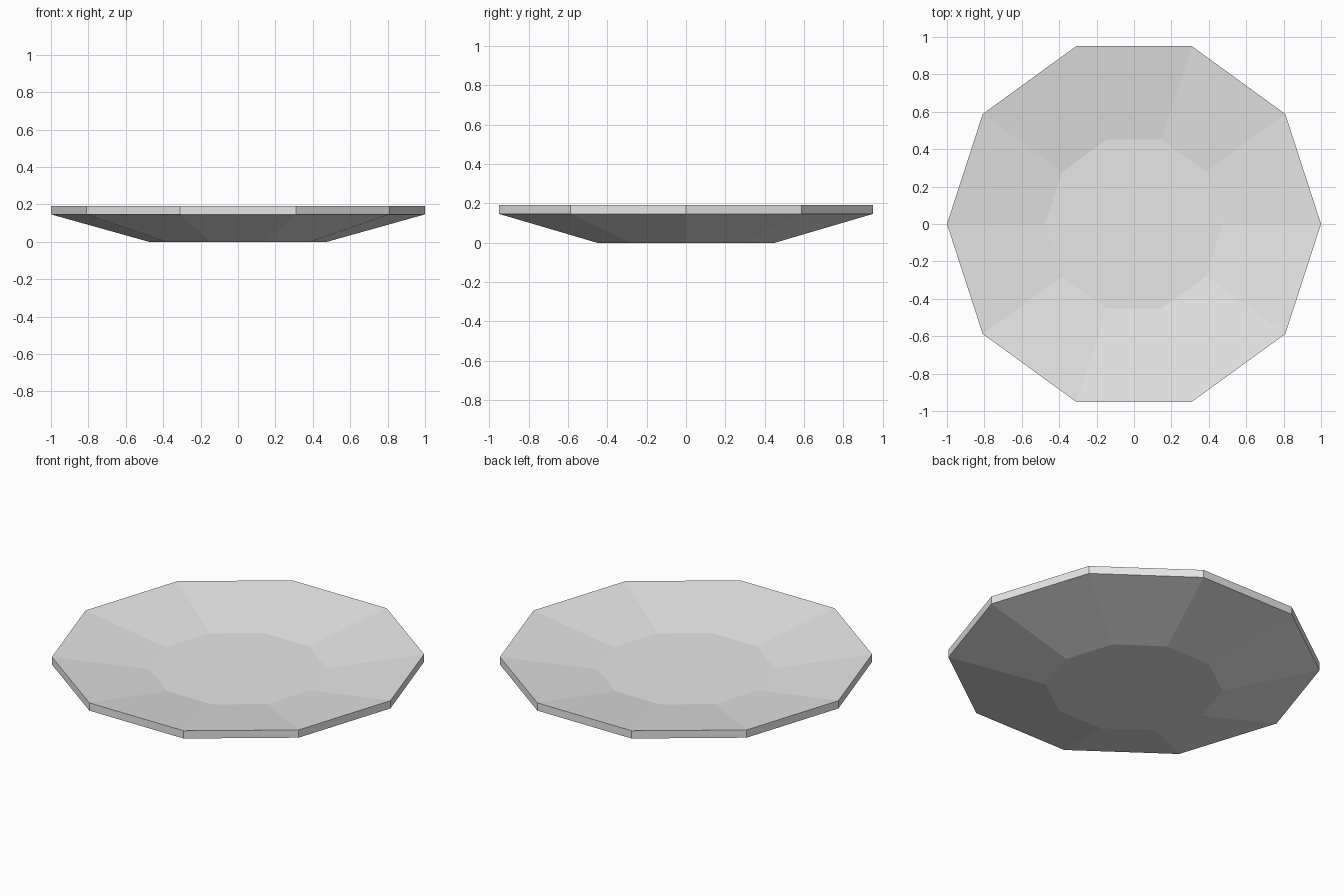
import bpy
import bmesh
from math import cos, sin, tau

cube = bpy.data.objects.get("Cube")
if cube:
    bpy.data.objects.remove(cube, do_unlink=True)

# Pale grey ceramic
ceramic = bpy.data.materials.new("pale_grey")
ceramic.use_nodes = True
colour = (0.8, 0.8, 0.8, 1)
ceramic.diffuse_color = colour
ceramic.node_tree.nodes["Principled BSDF"].inputs["Base Color"].default_value = colour

SIDES = 10
# Profile (radius, height): underside, rim wall, sunken floor
PROFILE = [(0.475, 0), (1, 0.147), (1, 0.193), (0.475, 0.115)]

bm = bmesh.new()
rings = [[bm.verts.new((r * cos(tau * i / SIDES), r * sin(tau * i / SIDES), z))
          for i in range(SIDES)] for r, z in PROFILE]

# Sloped walls and rim between neighbouring rings
for low, high in zip(rings, rings[1:]):
    for i in range(SIDES):
        j = (i + 1) % SIDES
        bm.faces.new((low[i], low[j], high[j], high[i]))

# Flat base and floor
bm.faces.new(rings[0][::-1])
bm.faces.new(rings[-1])
bmesh.ops.recalc_face_normals(bm, faces=bm.faces)

mesh = bpy.data.meshes.new("plate")
bm.to_mesh(mesh)
bm.free()
mesh.materials.append(ceramic)
bpy.context.collection.objects.link(bpy.data.objects.new("plate", mesh))
